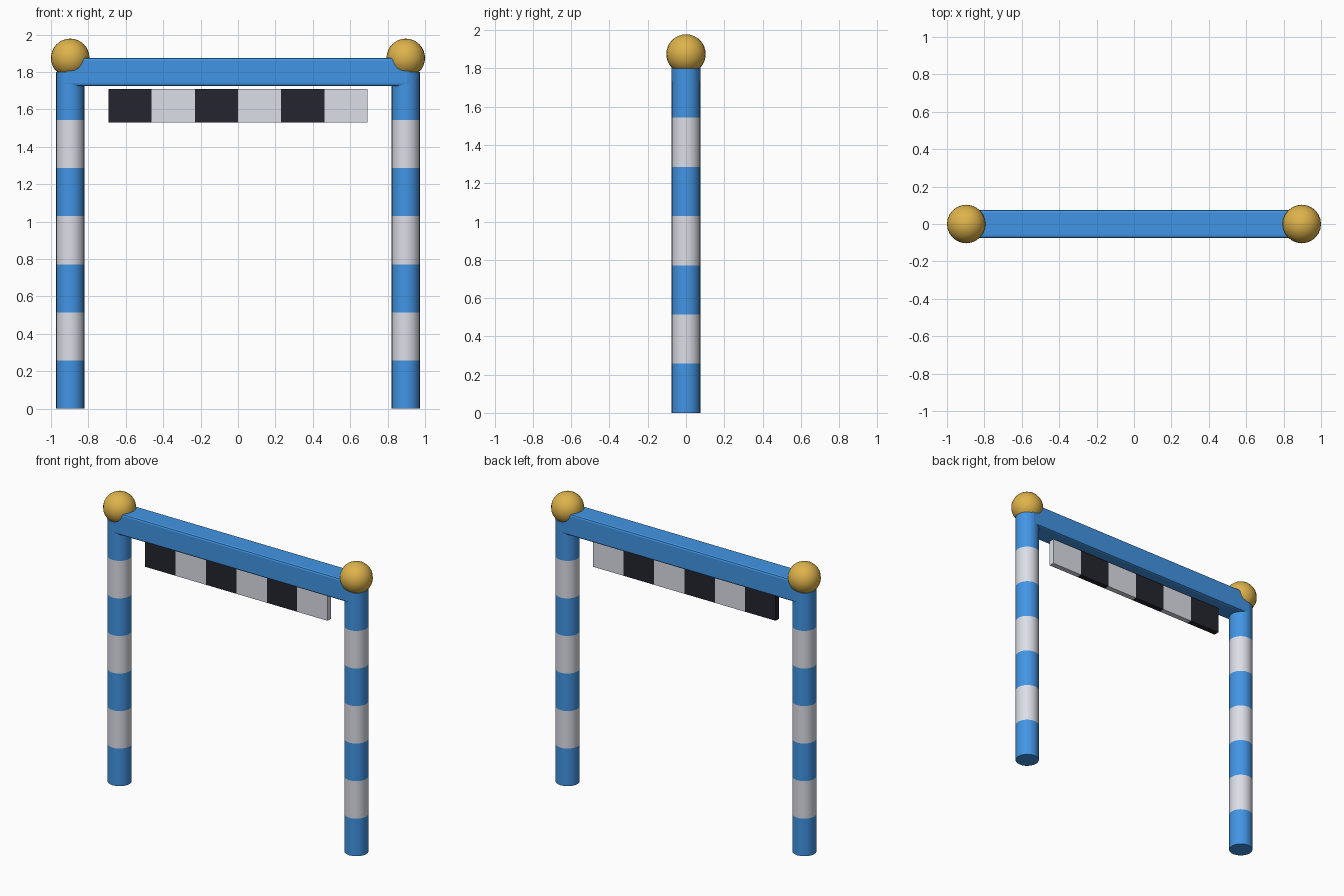
import bpy
import bmesh

cube = bpy.data.objects.get("Cube")
if cube:
    bpy.data.objects.remove(cube, do_unlink=True)


def make_material(name, rgb):
    mat = bpy.data.materials.new(name)
    mat.use_nodes = True
    mat.diffuse_color = (*rgb, 1)
    mat.node_tree.nodes["Principled BSDF"].inputs["Base Color"].default_value = (*rgb, 1)
    return mat


BLUE = make_material("blue paint", (0.055, 0.30, 0.78))
WHITE = make_material("white paint", (0.73, 0.75, 0.82))
GOLD = make_material("gold", (0.73, 0.45, 0.07))
BLACK = make_material("black paint", (0.018, 0.018, 0.028))

POST_X = 0.897
POST_R = 0.075
POST_H = 1.8
BANDS = 7
PANELS = 6


def finish(bm, name, mats, location, smooth=True):
    mesh = bpy.data.meshes.new(name)
    bmesh.ops.recalc_face_normals(bm, faces=bm.faces)
    bm.to_mesh(mesh)
    bm.free()
    obj = bpy.data.objects.new(name, mesh)
    bpy.context.collection.objects.link(obj)
    obj.location = location
    for mat in mats:
        mesh.materials.append(mat)
    if smooth:
        bpy.ops.object.select_all(action="DESELECT")
        obj.select_set(True)
        bpy.context.view_layer.objects.active = obj
        bpy.ops.object.shade_smooth_by_angle()
    return obj


def slice_mesh(bm, axis, positions):
    normal = [0, 0, 0]
    normal[axis] = 1
    for p in positions:
        co = [0, 0, 0]
        co[axis] = p
        bmesh.ops.bisect_plane(bm, geom=bm.verts[:] + bm.edges[:] + bm.faces[:],
                               plane_co=co, plane_no=normal)


def box(size):
    bm = bmesh.new()
    bmesh.ops.create_cube(bm, size=1)
    bmesh.ops.scale(bm, vec=size, verts=bm.verts)
    return bm


for side, x in (("left", POST_X), ("right", -POST_X)):
    # Striped post: one cylinder cut into equal bands
    bm = bmesh.new()
    bmesh.ops.create_cone(bm, cap_ends=True, segments=24,
                          radius1=POST_R, radius2=POST_R, depth=POST_H)
    bmesh.ops.translate(bm, vec=(0, 0, POST_H / 2), verts=bm.verts)
    band = POST_H / BANDS
    slice_mesh(bm, 2, [band * i for i in range(1, BANDS)])
    for f in bm.faces:
        level = min(int(f.calc_center_median().z / band), BANDS - 1)
        f.material_index = level % 2
    finish(bm, side + "_post", [BLUE, WHITE], (x, 0, 0))

    # Ball on top of the post
    bm = bmesh.new()
    bmesh.ops.create_uvsphere(bm, u_segments=24, v_segments=16, radius=0.103)
    finish(bm, side + "_ball", [GOLD], (x, 0, 1.875))

# Crossbeam with softened edges
bm = box((1.84, 0.15, 0.15))
bmesh.ops.bevel(bm, geom=bm.edges[:], offset=0.013, segments=2,
                profile=0.5, affect="EDGES")
finish(bm, "crossbeam", [BLUE], (0, 0, POST_H), smooth=False)

# Chequered banner board below the beam
width = 1.385
panel = width / PANELS
bm = box((width, 0.037, 0.18))
slice_mesh(bm, 0, [panel * i - width / 2 for i in range(1, PANELS)])
for f in bm.faces:
    column = int((f.calc_center_median().x + width / 2) / panel)
    f.material_index = min(column, PANELS - 1) % 2
finish(bm, "banner_board", [BLACK, WHITE], (0, 0, 1.62), smooth=False)
